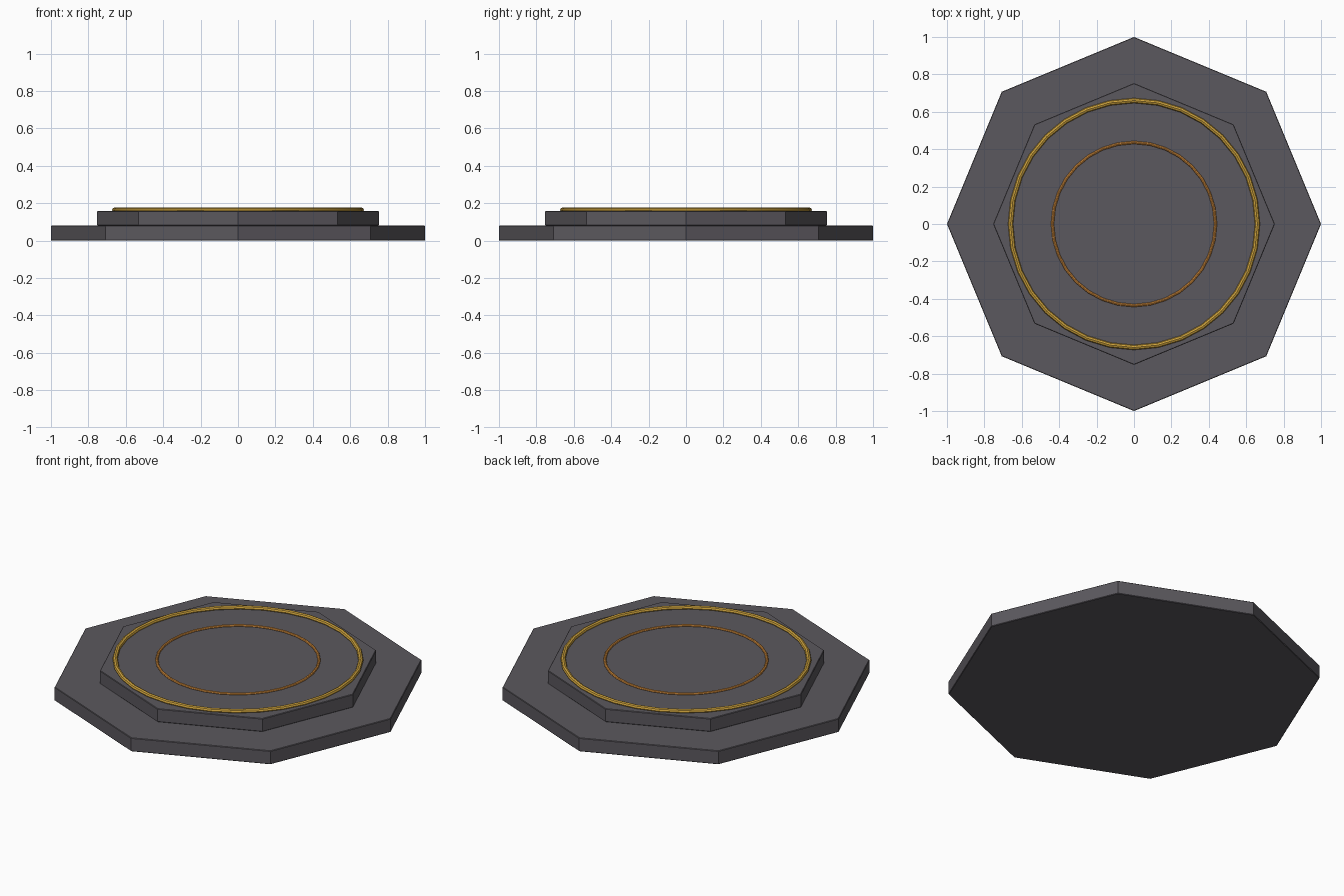
import bpy
import math

cube = bpy.data.objects.get("Cube")
if cube:
    bpy.data.objects.remove(cube, do_unlink=True)


def make_material(name, rgb):
    mat = bpy.data.materials.new(name)
    mat.use_nodes = True
    color = (*rgb, 1.0)
    mat.diffuse_color = color
    mat.node_tree.nodes["Principled BSDF"].inputs["Base Color"].default_value = color
    return mat


stone = make_material("dark_stone", (0.105, 0.098, 0.112))
gold = make_material("gold", (0.61, 0.36, 0.045))
copper = make_material("orange_copper", (0.72, 0.29, 0.05))


def add_tier(name, radius, bottom, top):
    """Octagonal slab with corners on the x and y axes."""
    bpy.ops.mesh.primitive_cylinder_add(
        vertices=8, radius=radius, depth=top - bottom,
        location=(0, 0, (bottom + top) / 2))
    tier = bpy.context.object
    tier.name = name
    tier.data.materials.append(stone)
    bevel = tier.modifiers.new("edge_bevel", "BEVEL")
    bevel.width = 0.003
    bevel.segments = 1
    bevel.limit_method = "ANGLE"
    bevel.angle_limit = math.radians(60)


def add_ring(name, radius, thickness, height, mat):
    """Thin round inlay half sunk in the top face."""
    bpy.ops.mesh.primitive_torus_add(
        major_radius=radius, minor_radius=thickness,
        major_segments=32, minor_segments=8, location=(0, 0, height))
    ring = bpy.context.object
    ring.name = name
    ring.data.materials.append(mat)
    bpy.ops.object.shade_smooth_by_angle(angle=math.radians(30))


# Stepped platform
add_tier("base_tier", 1.0, 0.0, 0.08)
add_tier("upper_tier", 0.753, 0.08, 0.158)

# Decorative rings
add_ring("outer_ring", 0.66, 0.0135, 0.163, gold)
add_ring("inner_ring", 0.436, 0.008, 0.161, copper)
